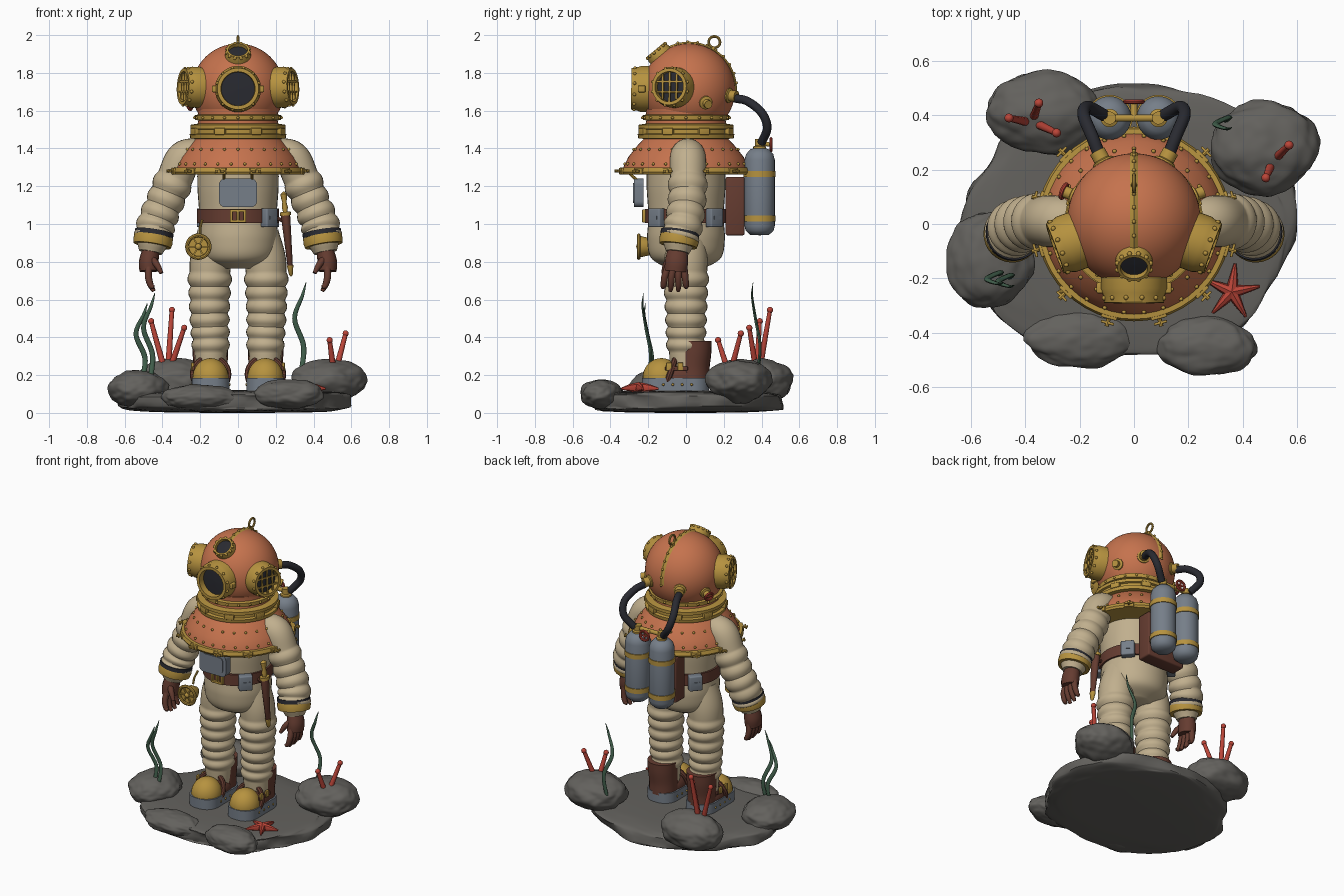
import bpy, bmesh, math
from math import sin, cos, pi
from mathutils import Vector, Matrix, noise

if "Cube" in bpy.data.objects:
    bpy.data.objects.remove(bpy.data.objects["Cube"])

def material(name, *rgb):
    m = bpy.data.materials.new(name)
    m.use_nodes = True
    m.diffuse_color = (*rgb, 1)
    m.node_tree.nodes["Principled BSDF"].inputs["Base Color"].default_value = (*rgb, 1)
    return m

SUIT = material("canvas suit", .53, .43, .27)
COPPER = material("copper", .56, .17, .075)
BRASS = material("brass", .47, .29, .05)
ROCK = material("rock", .125, .12, .11)
STEEL = material("lead grey", .18, .21, .25)
LEATHER = material("brown leather", .13, .045, .03)
DARK = material("dark rubber", .022, .023, .03)
RED = material("coral red", .5, .06, .04)
GREEN = material("weed green", .055, .12, .075)
I = Matrix.Identity(4)

def aim(loc, d):
    return Matrix.Translation(loc) @ Vector(d).to_track_quat('Z', 'Y').to_matrix().to_4x4()

def finish(name, bm, mat, M=I):
    bmesh.ops.remove_doubles(bm, verts=bm.verts, dist=1e-5)
    bmesh.ops.transform(bm, matrix=M, verts=bm.verts)
    bmesh.ops.recalc_face_normals(bm, faces=bm.faces)
    for f in bm.faces:
        f.smooth = True
    for e in bm.edges:
        e.smooth = len(e.link_faces) == 2 and e.calc_face_angle(0) < .75
    me = bpy.data.meshes.new(name)
    bm.to_mesh(me)
    bm.free()
    me.materials.append(mat)
    o = bpy.data.objects.new(name, me)
    bpy.context.collection.objects.link(o)

def skin(bm, rings, closed=False):
    n = len(rings[0])
    pairs = list(zip(rings, rings[1:])) + ([(rings[-1], rings[0])] if closed else [])
    for a, b in pairs:
        for i in range(n):
            j = (i + 1) % n
            bm.faces.new((a[i], a[j], b[j], b[i]))
    if not closed:
        bm.faces.new(rings[0])
        bm.faces.new(rings[-1])

def lathe(name, prof, mat, M=I, seg=48, closed=False):
    bm = bmesh.new()
    rings = [[bm.verts.new((max(r, 1e-4) * cos(2*pi*i/seg), max(r, 1e-4) * sin(2*pi*i/seg), z))
              for i in range(seg)] for r, z in prof]
    skin(bm, rings, closed)
    finish(name, bm, mat, M)

def ring(name, R, r, mat, M=I):
    lathe(name, [(R + r*cos(k*pi/4), r*sin(k*pi/4)) for k in range(8)], mat, M, 32, True)

def tube(name, pts, mat, seg=14, squash=1, sub=8, folds=None, M=I):
    """Sweep through (x, y, z, radius) points; folds = (start, end, count, height)."""
    p = [Vector(q) for q in pts]
    p = [2*p[0] - p[1]] + p + [2*p[-1] - p[-2]]
    path = []
    for k in range(1, len(p) - 2):
        a, b, c, d = p[k-1:k+3]
        for i in range(sub):
            t = i / sub
            path.append(.5*(2*b + (c-a)*t + (2*a-5*b+4*c-d)*t*t + (3*b-a-3*c+d)*t**3))
    path.append(p[-2])
    bm, rings, u, n = bmesh.new(), [], None, len(path)
    for k, q in enumerate(path):
        t = (path[min(k+1, n-1)] - path[max(k-1, 0)]).xyz.normalized()
        if u is None:
            u = Vector((0, 0, 1)) if abs(t.x) > .9 else Vector((1, 0, 0))
        u = (u - t * u.dot(t)).normalized()
        v, r, f = t.cross(u), q.w, k / (n - 1)
        if folds and folds[0] < f < folds[1]:
            r += folds[3] * abs(sin(pi * folds[2] * (f-folds[0]) / (folds[1]-folds[0])))
        rings.append([bm.verts.new(q.xyz + u*r*cos(2*pi*i/seg) + v*r*squash*sin(2*pi*i/seg))
                      for i in range(seg)])
    skin(bm, rings)
    finish(name, bm, mat, M)

def box(name, c, size, mat, bevel=0, M=I, upright=False):
    bm = bmesh.new()
    bmesh.ops.create_cube(bm, size=1, matrix=Matrix.Diagonal((*size, 1)))
    if bevel:
        es = [e for e in bm.edges if not upright or abs(e.verts[0].co.z - e.verts[1].co.z) > 1e-4]
        bmesh.ops.bevel(bm, geom=es, offset=bevel, segments=8 if upright else 3, profile=.5, affect='EDGES')
    finish(name, bm, mat, M @ Matrix.Translation(c))

def balls(name, spots, size, mat, M=I, seg=10):
    bm = bmesh.new()
    for s in spots:
        bmesh.ops.create_uvsphere(bm, u_segments=seg, v_segments=max(6, seg*2//3), radius=1,
                                  matrix=Matrix.Translation(s) @ Matrix.Diagonal((*size, 1)))
    finish(name, bm, mat, M)

def circle(R, z, n, off=0.):
    return [(R*cos(2*pi*(i+off)/n), R*sin(2*pi*(i+off)/n), z) for i in range(n)]

# Rocky base
def rock(name, c, size, flat=1.):
    bm = bmesh.new()
    bmesh.ops.create_icosphere(bm, subdivisions=5, radius=1)
    for v in bm.verts:
        d = v.co.copy()
        k = 1 + .1*noise.noise(d*1.7 + Vector(c)*9) + .04*noise.noise(d*4 + Vector(c)*5)
        d = Vector((d.x*k, d.y*k, math.copysign(abs(d.z)**flat, d.z)*(1 + (k-1)*(flat == 1))))
        if flat < 1:
            w = math.hypot(v.co.x, v.co.y)
            d.x, d.y = d.x*min(1.25, w**-.3 if w > .01 else 1), d.y*min(1.25, w**-.3 if w > .01 else 1)
        v.co = Vector((c[i] + d[i]*size[i] for i in range(3)))
        v.co.z = max(v.co.z, 0)
    finish(name, bm, ROCK)

rock("base_rock", (0, 0, .06), (.61, .5, .06), .35)
for c, s in [((-.33, .41, .17), (.215, .155, .115)), ((.48, .28, .17), (.2, .17, .115)),
             ((-.53, -.13, .125), (.16, .18, .1)), ((.27, -.45, .1), (.18, .11, .08)),
             ((-.2, -.42, .08), (.2, .11, .07))]:
    rock("boulder", c, s)

# Torso and belt
tube("torso", [(0, 0, .765, .1), (0, 0, .82, .19), (0, 0, .92, .212), (0, 0, 1.04, .205),
               (0, 0, 1.2, .215), (0, 0, 1.33, .21), (0, 0, 1.44, .17)], SUIT, 40, .97)
lathe("belt", [(.19, 1.005), (.218, 1.005), (.218, 1.08), (.19, 1.08)], LEATHER)
for z in (1.015, 1.07):
    box("buckle_bar", (0, -.222, z), (.085, .02, .014), BRASS, .003)
for x in (-.036, 0, .036):
    box("buckle_post", (x, -.222, 1.043), (.014, .02, .06), BRASS, .003)
for x, y in ((.165, -.155), (.175, .15), (-.175, .15)):
    M = aim((x, y, 1.033), (x, y, 0))
    box("belt_weight", (0, 0, 0), (.085, .1, .05), STEEL, .008, M)
    box("weight_loop", (0, 0, .026), (.05, .02, .006), STEEL, 0, M)

# Limbs
for s in (-1, 1):
    tube("leg", [(s*.145, 0, .22, .08), (s*.145, 0, .36, .088), (s*.15, 0, .5, .093), (s*.15, 0, .65, .1),
                 (s*.145, 0, .8, .11), (s*.115, 0, .95, .1)], SUIT, 28, 1.04, 16, (.15, .72, 6, .014))
    tube("sleeve", [(s*.2, .01, 1.37, .085), (s*.285, .01, 1.345, .095), (s*.335, .01, 1.24, .094),
                    (s*.385, .005, 1.12, .09), (s*.43, -.01, 1.01, .092), (s*.45, -.035, .92, .09),
                    (s*.463, -.045, .85, .062)], SUIT, 28, 1, 16, (.33, .86, 5, .013))
    M = aim((s*.447, -.035, .93), (s*-.16, .15, 1))
    lathe("brass_cuff", [(.08, -.045), (.1, -.045), (.105, -.02), (.102, .005), (.08, .005)], BRASS, M, 32)
    lathe("rubber_cuff", [(.08, .005), (.103, .005), (.103, .03), (.08, .03)], DARK, M, 32)
    # Glove
    tube("palm", [(s*.462, -.045, .86, .045), (s*.472, -.05, .8, .052), (s*.472, -.055, .75, .05)],
         LEATHER, 14, 1.2)
    for k in range(4):
        y = -.108 + .036*k
        tip = .645 + (.02 if k in (0, 3) else 0)
        tube("finger", [(s*.472, y*.8 - .01, .77, .019), (s*.474, y - .005, .72, .019),
                        (s*.462, y*1.1, .675, .016), (s*.445, y*1.15, tip, .01)], LEATHER, 10, 1, 4)
    tube("thumb", [(s*.46, -.08, .82, .02), (s*.43, -.105, .785, .018), (s*.405, -.12, .74, .011)],
         LEATHER, 10, 1, 4)
    # Boot
    box("sole", (s*.145, -.055, .148), (.2, .355, .076), STEEL, .085, upright=True)
    balls("sole_rivets", [(s*.145 + e*.1, y, .15) for e in (-1, 1) for y in (-.12, -.07, -.02, .03)],
          (.006, .007, .007), BRASS)
    balls("boot_upper", [(s*.145, -.04, .185)], (.094, .15, .09), LEATHER, seg=24)
    tube("boot_shaft", [(s*.145, .035, .17, .09), (s*.145, .035, .24, .09), (s*.147, .04, .32, .094),
                        (s*.147, .04, .38, .096)], LEATHER, 24)
    balls("toe_cap", [(s*.145, -.13, .185)], (.096, .1, .105), BRASS, seg=28)
    ring("toe_strap", .094, .016, LEATHER, aim((s*.145, -.085, .205), (0, -1, .35)))
    for y in (-.09, -.03):
        box("boot_buckle", (s*.24, y, .245), (.016, .03, .042), BRASS, .004)
    box("boot_strap", (s*.235, -.05, .235), (.012, .12, .022), LEATHER, .004)

# Shoulder cape and collar
lathe("cape", [(.19, 1.48), (.215, 1.46), (.262, 1.41), (.305, 1.355), (.332, 1.3), (.335, 1.28), (.19, 1.275)], COPPER)
lathe("cape_rim", [(.3, 1.262), (.35, 1.262), (.358, 1.275), (.35, 1.298), (.325, 1.3)], BRASS)
balls("cape_rivets", circle(.277, 1.395, 24) + circle(.326, 1.318, 28, .5), (.008,)*3, BRASS)
for x, y, z in circle(.35, 1.28, 12, .5):
    M = aim((x, y, z), (x, y, 0))
    box("clamp", (0, 0, 0), (.06, .034, .022), BRASS, .004, M)
    tube("wing_stud", [(0, 0, 0, .008), (0, 0, .04, .008)], BRASS, 8, 1, 1, M=M)
    box("wing_nut", (0, 0, .026), (.05, .014, .01), BRASS, .003, M)
lathe("collar", [(.19, 1.45), (.252, 1.452), (.256, 1.475), (.238, 1.48), (.238, 1.5), (.252, 1.504),
                 (.252, 1.525), (.19, 1.535)], BRASS)
for x, y, z in circle(.246, 1.49, 8, .5):
    box("collar_lug", (0, 0, 0), (.06, .035, .028), BRASS, .004, aim((x, y, z), (x, y, 0)))
lathe("neck", [(.2, 1.51), (.215, 1.52), (.208, 1.56), (.215, 1.61)], COPPER)
lathe("neck_ring", [(.19, 1.548), (.228, 1.55), (.23, 1.575), (.19, 1.585)], BRASS)
balls("neck_bolts", circle(.23, 1.563, 20), (.008,)*3, BRASS)

# Helmet
C, R = Vector((0, .015, 1.71)), .245
balls("helmet", [C], (R,)*3, COPPER, seg=56)
arc = [(0, C.y - (R+.001)*cos(a), C.z + (R+.001)*sin(a)) for a in [pi*(.36 + .066*k) for k in range(11)]]
tube("crest", [(*p, .015) for p in arc], BRASS, 4, .6, 4)
balls("crest_rivets", [C + (Vector(p) - C)*1.035 for p in arc[1:]], (.008,)*3, BRASS)
ring("lifting_ring", .03, .007, BRASS, aim((0, .15, 1.963), (1, 0, 0)))
tube("ring_stem", [(0, .135, 1.9, .014), (0, .148, 1.94, .01)], BRASS, 10, 1, 2)

def window(d, dist, r, depth, bars):
    d = Vector(d).normalized()
    M = aim(C + d*dist, d)
    lathe("window_frame", [(r*.7, -.03), (r, -.03), (r, depth*.55), (r*.95, depth*.7), (r*.9, depth),
                           (r*.74, depth), (r*.72, depth*.5)], BRASS, M, 40)
    lathe("window_glass", [(0, depth*.2), (r*.76, depth*.2), (r*.76, depth*.62), (0, depth*.66)], DARK, M, 32)
    balls("window_bolts", circle(r*.93, depth*.85, 12, .5), (.009,)*3, BRASS, M)
    for k in (-1, 0, 1) if bars else ():
        h = r*1.45 * (1 if k == 0 else .85)
        box("window_bar", (k*r*.36, 0, depth*.9), (.01, h, .01), BRASS, 0, M)
        if k:
            box("window_bar", (0, k*r*.25, depth*.9), (h*1.08, .01, .01), BRASS, 0, M)

window((0, -1, .02), .19, .122, .115, False)
window((0, -.64, .77), .222, .068, .055, False)
for s in (-1, 1):
    window((s, -.36, .06), .21, .108, .1, True)
for x in (-.125, .125):
    box("front_latch", (x, -.235, 1.715), (.025, .04, .035), BRASS, .005)
for s in (-1, 1):
    d = Vector((s*.88, .36, -.27)).normalized()
    M = aim(C + d*.23, d)
    lathe("side_valve", [(0, 0), (.036, 0), (.036, .022), (.022, .028), (.022, .055), (0, .055)], BRASS, M, 16)
    if s < 0:
        ring("valve_wheel", .026, .008, RED, M @ Matrix.Translation((0, 0, .06)))
        box("valve_spoke", (0, 0, .06), (.05, .008, .008), RED, 0, M)

# Air tanks and hoses
box("back_board", (0, .26, 1.095), (.28, .1, .31), LEATHER, .01)
for s in (-1, 1):
    M = Matrix.Translation((s*.09, .39, 0))
    lathe("air_tank", [(0, .94), (.05, .943), (.074, .965), (.08, .99), (.08, 1.34), (.072, 1.37),
                       (.05, 1.395), (0, 1.41)], STEEL, M, 32)
    for z in (1.03, 1.265):
        lathe("tank_band", [(.07, z - .016), (.085, z - .016), (.085, z + .016), (.07, z + .016)], BRASS, M, 32)
    lathe("tank_neck", [(0, 1.39), (.034, 1.39), (.034, 1.41), (.024, 1.415), (.024, 1.45), (0, 1.45)], BRASS, M, 16)
    tube("hose", [(s*.13, .26, 1.665, .023), (s*.155, .325, 1.65, .023), (s*.185, .4, 1.59, .023),
                  (s*.17, .43, 1.51, .023), (s*.11, .4, 1.43, .023)], DARK, 14, 1, 10)
    d = Vector((s*.46, .86, -.12))
    lathe("hose_port", [(0, 0), (.04, 0), (.04, .02), (.03, .025), (.03, .06), (0, .06)], BRASS,
          aim(C + d*.232, d), 16)
tube("manifold", [(-.09, .39, 1.43, .014), (.09, .39, 1.43, .014)], BRASS, 10, 1, 2)
tube("tap_stem", [(0, .39, 1.43, .012), (0, .445, 1.42, .012)], BRASS, 10, 1, 2)
ring("tap_wheel", .032, .008, RED, aim((0, .45, 1.42), (0, 1, 0)))
for a in (0, pi/2):
    box("tap_spoke", (0, 0, 0), (.06, .008, .008), RED, 0, aim((0, .45, 1.42), (0, 1, 0)) @ Matrix.Rotation(a, 4, 'Z'))

# Chest box, lamp and knife
M = aim((0, -.25, 1.165), (0, -1, 0))
box("chest_box", (0, 0, 0), (.2, .15, .05), STEEL, .03, M, True)
box("chest_panel", (0, 0, .026), (.155, .105, .008), STEEL, .02, M, True)
for x in (-.075, .075):
    tube("box_hook", [(x, -.25, 1.225, .008), (x, -.28, 1.25, .008), (x, -.31, 1.28, .008)], BRASS, 8, 1, 3)
M = aim((-.21, -.25, .88), (0, -1, 0))
ring("lamp_rim", .06, .01, BRASS, M)
lathe("lamp_body", [(0, -.1), (.025, -.095), (.045, -.06), (.056, -.01), (0, -.012)], BRASS, M, 24)
balls("lamp_hub", [(0, 0, 0)], (.018, .018, .014), BRASS, M)
for k in range(3):
    box("lamp_spoke", (0, 0, 0), (.12, .008, .01), BRASS, 0, M @ Matrix.Rotation(k*pi/3, 4, 'Z'))
tube("lamp_hanger", [(-.2, -.2, .94, .007), (-.2, -.185, .98, .007), (-.19, -.16, 1.02, .007)], BRASS, 8, 1, 3)
M = aim((.265, -.07, .9), (-.09, 0, 1)) @ Matrix.Diagonal((1, .8, 1, 1))
lathe("scabbard", [(0, -.14), (.018, -.12), (.03, .13), (.03, .15), (0, .15)], LEATHER, M, 16)
lathe("scabbard_tip", [(0, -.18), (.012, -.17), (.022, -.12), (0, -.12)], BRASS, M, 16)
lathe("knife_guard", [(0, .145), (.036, .145), (.036, .165), (0, .165)], BRASS, M, 16)
lathe("knife_handle", [(0, .16), (.014, .16), (.02, .19), (.014, .215), (.02, .24), (.022, .26), (0, .275)], BRASS, M, 16)
tube("knife_strap", [(.19, -.07, 1.04, .01), (.27, -.07, 1.0, .01)], LEATHER, 8, 1, 2)

# Sea life
for x, y, b, t in ((-.505, -.19, .17, .58), (-.465, -.2, .17, .635), (.335, .38, .21, .69)):
    h = t - b
    tube("seaweed", [(x, y, b, .013), (x + .012, y + .012, b + h*.3, .014), (x - .035, y - .012, b + h*.6, .013),
                     (x + .005, y - .03, b + h*.85, .009), (x + .025, y - .025, t, .002)], GREEN, 8, .6)
for a, b in (((-.39, .375, .23), (-.46, .39, .485)), ((-.37, .39, .23), (-.35, .445, .545)),
             ((-.36, .37, .23), (-.285, .335, .45)), ((.505, .22, .23), (.485, .17, .385)),
             ((.52, .24, .23), (.57, .29, .42))):
    tube("coral", [(*a, .017), (*b, .012)], RED, 10, 1, 2)
    balls("coral_tip", [b], (.017,)*3, RED)
M = Matrix.Translation((.36, -.25, .125)) @ Matrix.Rotation(.2, 4, 'Z')
balls("starfish_body", [(0, 0, .004)], (.034, .034, .026), RED, M, 14)
for k in range(5):
    tube("starfish_arm", [(0, 0, .008, .03), (.05, 0, .008, .02), (.105, 0, .003, .006)], RED, 8, .8, 4,
         M=M @ Matrix.Rotation(k*2*pi/5, 4, 'Z'))
